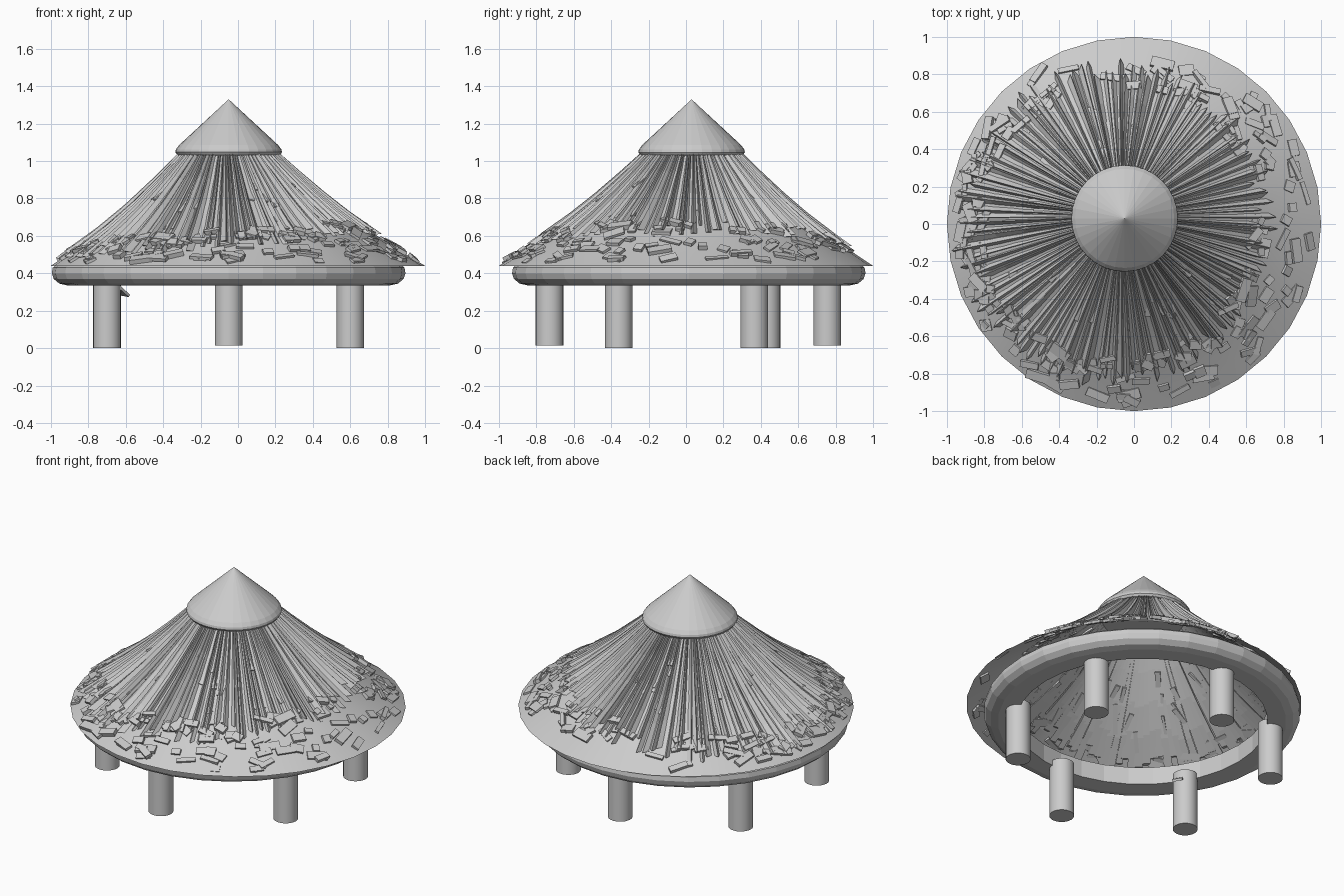
import bpy, bmesh, math, random
from mathutils import Vector, Matrix

if "Cube" in bpy.data.objects:
    bpy.data.objects.remove(bpy.data.objects["Cube"])

random.seed(4)
TAU = math.tau
grey = bpy.data.materials.new("plain grey")
grey.diffuse_color = (0.6, 0.6, 0.6, 1)
grey.use_nodes = True
grey.node_tree.nodes["Principled BSDF"].inputs["Base Color"].default_value = grey.diffuse_color


def finish(name, bm, smooth=False, fix=True):
    if fix:
        bmesh.ops.recalc_face_normals(bm, faces=bm.faces)
    me = bpy.data.meshes.new(name)
    bm.to_mesh(me)
    bm.free()
    me.materials.append(grey)
    ob = bpy.data.objects.new(name, me)
    bpy.context.collection.objects.link(ob)
    if smooth:
        bpy.context.view_layer.objects.active = ob
        ob.select_set(True)
        bpy.ops.object.shade_smooth_by_angle(angle=math.radians(35))
        ob.select_set(False)
    return ob


def lathe(name, profile, centre, sides, closed=False, smooth=True):
    bm = bmesh.new()
    rings = []
    for r, z in profile:
        if r == 0:
            rings.append([bm.verts.new((*centre, z))] * sides)
        else:
            rings.append([bm.verts.new((centre[0] + r * math.cos(TAU * i / sides),
                                        centre[1] + r * math.sin(TAU * i / sides), z))
                          for i in range(sides)])
    pairs = list(zip(rings, rings[1:]))
    if closed:
        pairs.append((rings[-1], rings[0]))
    for a, b in pairs:
        for i in range(sides):
            j = (i + 1) % sides
            quad = list(dict.fromkeys((a[i], a[j], b[j], b[i])))
            bm.faces.new(quad)
    return finish(name, bm, smooth)


def roof(t, a, lift=0.0):
    """Point on the slightly sagging roof: t=0 at the eaves, t=1 under the cap."""
    r = 1.0 - 0.76 * t
    z = 0.44 + 0.61 * t - 0.04 * math.sin(math.pi * t)
    d = Vector((math.cos(a), math.sin(a), 0))
    return (Vector((-0.05 * t, 0.03 * t, z)) + d * r
            + (d * 0.62 + Vector((0, 0, 0.78))) * lift)


# roof skin, open underneath
bm = bmesh.new()
N, M = 32, 8
grid = [[bm.verts.new(roof(k / M, TAU * i / N)) for i in range(N)] for k in range(M + 1)]
for k in range(M):
    for i in range(N):
        j = (i + 1) % N
        bm.faces.new((grid[k][i], grid[k][j], grid[k + 1][j], grid[k + 1][i]))
finish("roof_skin", bm, True, fix=False)

# long thatch strips: ridged prisms running from the cap to a ragged lower end
bm = bmesh.new()
COUNT = 126
for i in range(COUNT):
    a = TAU * i / COUNT + random.uniform(-0.008, 0.008)
    reach = 0.80 - 0.10 * math.cos(a) + random.uniform(-0.06, 0.04)
    t0 = (1 - reach) / 0.76
    half = TAU / COUNT * random.uniform(0.42, 0.64)
    high = random.uniform(0.012, 0.028)
    low = -0.012
    skew = random.uniform(-0.8, 0.8) * half
    loops = []
    for k in range(5):
        t = t0 + (1 - t0) * k / 4
        loops.append([bm.verts.new(p) for p in (
            roof(t, a - half, low),
            roof(t - (0.04 if k == 0 else 0), a + skew, high * (1 - 0.35 * k / 4)),
            roof(t, a + half, low))])
    for p, q in zip(loops, loops[1:]):
        for s in range(3):
            bm.faces.new((p[s], p[(s + 1) % 3], q[(s + 1) % 3], q[s]))
    bm.faces.new(loops[0])
    bm.faces.new(loops[-1])
finish("thatch_strips", bm)


def chip(bm, pos, a, size, roll, tilt):
    """Small flat slab lying on the roof slope at angle a."""
    m = (Matrix.Translation(pos) @ Matrix.Rotation(a, 4, 'Z')
         @ Matrix.Rotation(math.radians(34) + tilt, 4, 'Y')
         @ Matrix.Rotation(roll, 4, 'Z') @ Matrix.Diagonal((*size, 1)))
    bmesh.ops.create_cube(bm, size=1, matrix=m)


# broken thatch pieces scattered around the eaves, half sunk in the roof
bm = bmesh.new()
for i in range(240):
    a = random.uniform(0, TAU)
    if 1.4 < a < 2.1 and random.random() < 0.85:
        continue
    r = random.uniform(0.72 - 0.06 * math.cos(a), 0.96)
    chip(bm, roof((1 - r) / 0.76, a, random.uniform(-0.004, 0.014)), a,
         (random.uniform(0.025, 0.06), random.uniform(0.04, 0.13), random.uniform(0.01, 0.026)),
         random.uniform(-0.6, 0.6), random.uniform(-0.25, 0.1))
# stray shard hanging at the front left
chip(bm, Vector((-0.69, -0.40, 0.365)), math.radians(30), (0.30, 0.06, 0.015), 0.2, 0.0)
finish("thatch_pieces", bm)

# loose straws showing on the underside
bm = bmesh.new()
for i in range(60):
    a = random.uniform(0, TAU)
    r = random.uniform(0.35, 0.75)
    chip(bm, roof((1 - r) / 0.76, a, -0.008), a,
         (random.uniform(0.08, 0.2), random.uniform(0.015, 0.035), 0.012),
         random.uniform(-0.3, 0.3), random.uniform(-0.05, 0.08))
finish("underside_straws", bm)

# rounded ring beam
lathe("ring_beam", [(0.75, 0.335), (0.86, 0.335), (0.905, 0.345), (0.935, 0.37), (0.945, 0.40),
                    (0.94, 0.43), (0.92, 0.447), (0.86, 0.45), (0.75, 0.45)],
      (-0.05, 0.015), 32, True, False)

# peak cap with rolled lip
lathe("roof_cap", [(0, 1.33), (0.265, 1.085), (0.282, 1.062),
                   (0.285, 1.047), (0.275, 1.033), (0.25, 1.027), (0, 1.027)],
      (-0.05, 0.03), 32, False, False)

# six posts
for i, (x, y, z) in enumerate([(-0.05, -0.73, 0.015), (0.60, -0.36, 0), (0.60, 0.365, 0),
                               (-0.05, 0.755, 0.015), (-0.70, 0.43, 0), (-0.70, -0.36, 0)]):
    lathe(f"post_{i + 1}", [(0, z), (0.074, z), (0.074, 0.37), (0, 0.37)], (x, y), 24)
